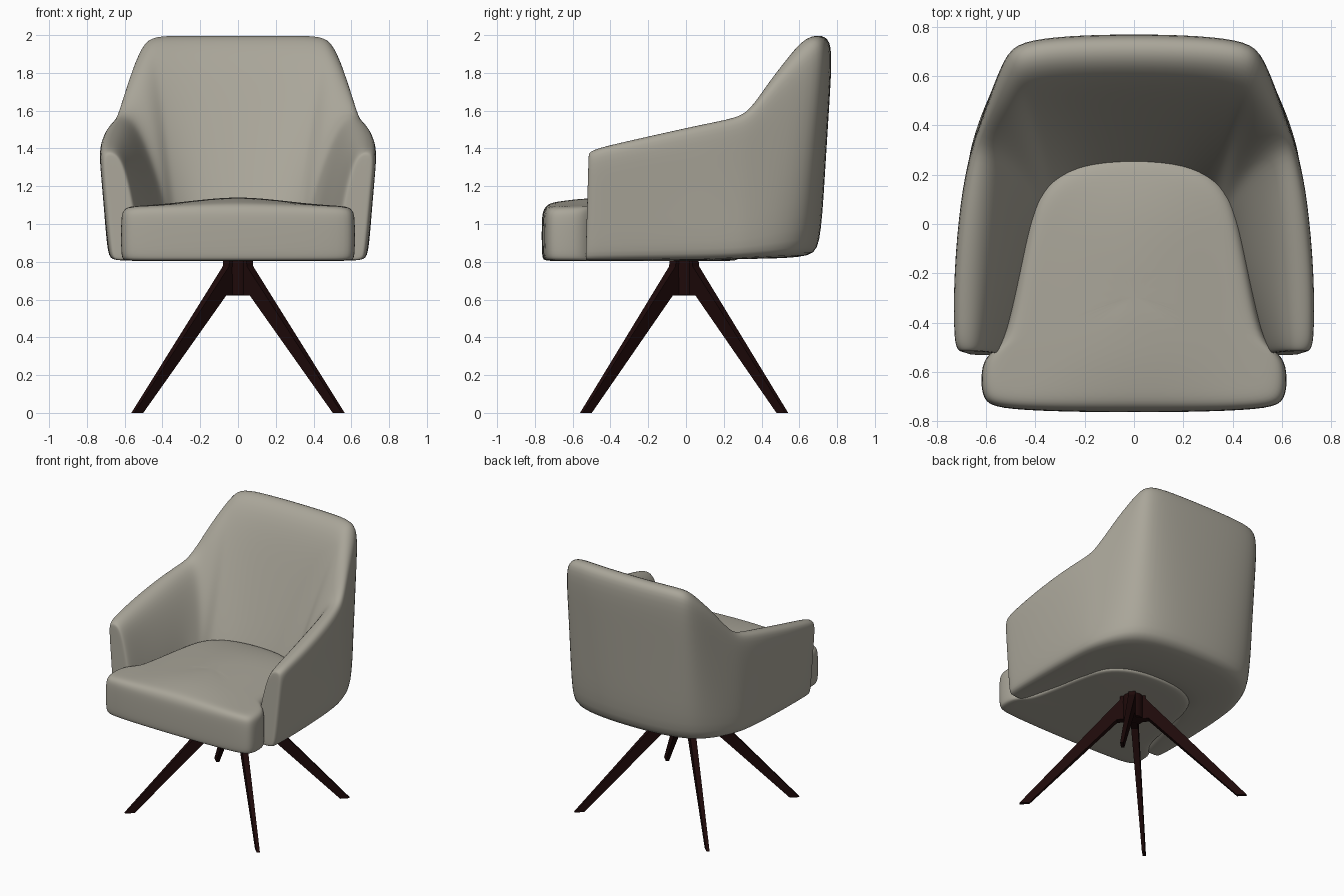
import bpy, bmesh, math
from mathutils import Vector

if "Cube" in bpy.data.objects:
    bpy.data.objects.remove(bpy.data.objects["Cube"])


def material(name, rgb):
    m = bpy.data.materials.new(name)
    m.diffuse_color = (*rgb, 1)
    m.use_nodes = True
    m.node_tree.nodes["Principled BSDF"].inputs["Base Color"].default_value = m.diffuse_color
    return m


FABRIC = material("warm grey fabric", (0.40, 0.38, 0.32))
WOOD = material("dark red brown wood", (0.013, 0.003, 0.003))


def finish(name, bm, mat, subdivide=0):
    bmesh.ops.recalc_face_normals(bm, faces=bm.faces)
    me = bpy.data.meshes.new(name)
    bm.to_mesh(me)
    bm.free()
    me.materials.append(mat)
    ob = bpy.data.objects.new(name, me)
    bpy.context.collection.objects.link(ob)
    if subdivide:
        mod = ob.modifiers.new("Soft", 'SUBSURF')
        mod.levels = mod.render_levels = subdivide
        for p in me.polygons:
            p.use_smooth = True
    return ob


def loft(bm, rings):
    """Skin closed rings of points and return the rings of vertices."""
    rows = [[bm.verts.new(p) for p in r] for r in rings]
    for a, b in zip(rows, rows[1:]):
        n = len(a)
        for i in range(n):
            bm.faces.new((a[i], a[(i + 1) % n], b[(i + 1) % n], b[i]))
    return rows


def cap(bm, row):
    """Close a ring with a small inset so the rim stays tight."""
    f = bm.faces.new(row)
    bmesh.ops.recalc_face_normals(bm, faces=bm.faces)
    bmesh.ops.inset_region(bm, faces=[f], thickness=0.02)


# --- Wraparound shell: back, wings and arms as one padded wall ---
BASE = 0.806
# outer bottom xy, outer top xy, inner top xy, inner bottom xy, top height, inner padding
STATIONS = [
    ((0, .712), (0, .783), (0, .61), (0, .15), 2.0, 0),
    ((.26, .70), (.27, .778), (.26, .605), (.20, .13), 2.0, 0),
    ((.45, .655), (.465, .757), (.43, .59), (.28, .06), 2.0, 0),
    ((.55, .575), (.525, .70), (.465, .56), (.31, .03), 1.955, .005),
    ((.62, .46), (.585, .51), (.51, .45), (.33, 0), 1.80, .02),
    ((.66, .33), (.645, .35), (.555, .33), (.345, -.03), 1.60, .04),
    ((.672, .26), (.67, .27), (.57, .25), (.36, -.06), 1.562, .045),
    ((.685, .10), (.71, .10), (.585, .08), (.395, -.10), 1.53, .045),
    ((.69, -.2), (.74, -.2), (.605, -.2), (.425, -.22), 1.465, .04),
    ((.685, -.42), (.74, -.42), (.615, -.42), (.49, -.42), 1.415, .03),
    ((.68, -.497), (.735, -.485), (.62, -.485), (.51, -.497), 1.395, .025),
    ((.668, -.532), (.72, -.515), (.625, -.515), (.52, -.532), 1.378, .02),
]
# cross-section: fraction across the wall, fraction of the height
SECTION = [(.1, 0), (0, .04), (0, .35), (0, .7), (0, .94), (.22, 1),
           (.72, 1), (1, .91), (1, .65), (1, .35), (1, .06), (.87, 0)]


def wall_ring(station, side):
    ob, ot, it, ib, top, pad = station
    ring = []
    for s, t in SECTION:
        outer = Vector(ob).lerp(Vector(ot), t)
        inner = Vector(ib).lerp(Vector(it), t)
        p = outer.lerp(inner, s)
        if s == 1:
            p.x -= pad * math.sin(math.pi * t)
        lift = .02 * max(0, p.y) * (1 - t)  # underside rises gently to the rear
        ring.append((side * p.x, p.y, BASE + lift + t * (top - BASE)))
    return ring


bm = bmesh.new()
rings = [wall_ring(s, -1) for s in reversed(STATIONS[1:])]
rings += [wall_ring(s, 1) for s in STATIONS]
rows = loft(bm, rings)
cap(bm, rows[0])
cap(bm, rows[-1])
finish("shell_back_and_arms", bm, FABRIC, 2)

# --- T-shaped domed seat cushion ---
HALF = [(0, -.765), (.3, -.762), (.56, -.75), (.612, -.715), (.622, -.64),
        (.615, -.56), (.575, -.515), (.52, -.46), (.48, -.25), (.435, 0),
        (.39, .155), (.245, .265), (0, .295)]
OUTLINE = HALF + [(-x, y) for x, y in reversed(HALF[1:-1])]
CENTRE = Vector((0, -.28))


def crown(x, y):
    return 1.091 + .05 * math.exp(-(x / .36) ** 2) * (1 - ((y + .26) / .54) ** 4)


# outline scale and height of each layer from underside to crown
LAYERS = [(.5, .803), (.955, .803), (.992, .813), (1, .87), (1, 1.03),
          (.985, 1.07), (.94, None), (.8, None), (.6, None), (.4, None), (.15, None)]
bm = bmesh.new()
rings = []
for scale, z in LAYERS:
    pts = [CENTRE + (Vector(p) - CENTRE) * scale for p in OUTLINE]
    rings.append([(p.x, p.y, z or crown(p.x, p.y)) for p in pts])
rows = loft(bm, rings)
bm.faces.new(rows[0])
bm.faces.new(rows[-1])
finish("seat_cushion", bm, FABRIC, 2)

# --- Swivel hub ---
bm = bmesh.new()
bmesh.ops.create_cone(bm, cap_ends=True, segments=24, radius1=.07, radius2=.07, depth=.195)
bmesh.ops.translate(bm, verts=bm.verts, vec=(0, -.01, .7225))
hub = finish("hub", bm, WOOD)
for p in hub.data.polygons:
    p.use_smooth = len(p.vertices) == 4
hub.data.set_sharp_from_angle(angle=math.radians(40))

# --- Four tapered blade legs on the diagonals ---
# radius, height, half thickness
LEG = [(.02, .622, .024), (.11, .622, .024), (.713, 0, .011),
       (.78, 0, .011), (.09, .775, .024), (.085, .81, .024), (.02, .81, .024)]
for k, name in enumerate(("back_right", "back_left", "front_left", "front_right")):
    a = math.radians(45 + 90 * k)
    c, s = 1.01 * math.cos(a), .985 * math.sin(a)
    bm = bmesh.new()
    rows = loft(bm, [[(r * c - e * h * s, r * s + e * h * c - .01, z) for r, z, h in LEG]
                     for e in (-1, 1)])
    for row in rows:
        bm.faces.new(row)
    finish(name + "_leg", bm, WOOD)
